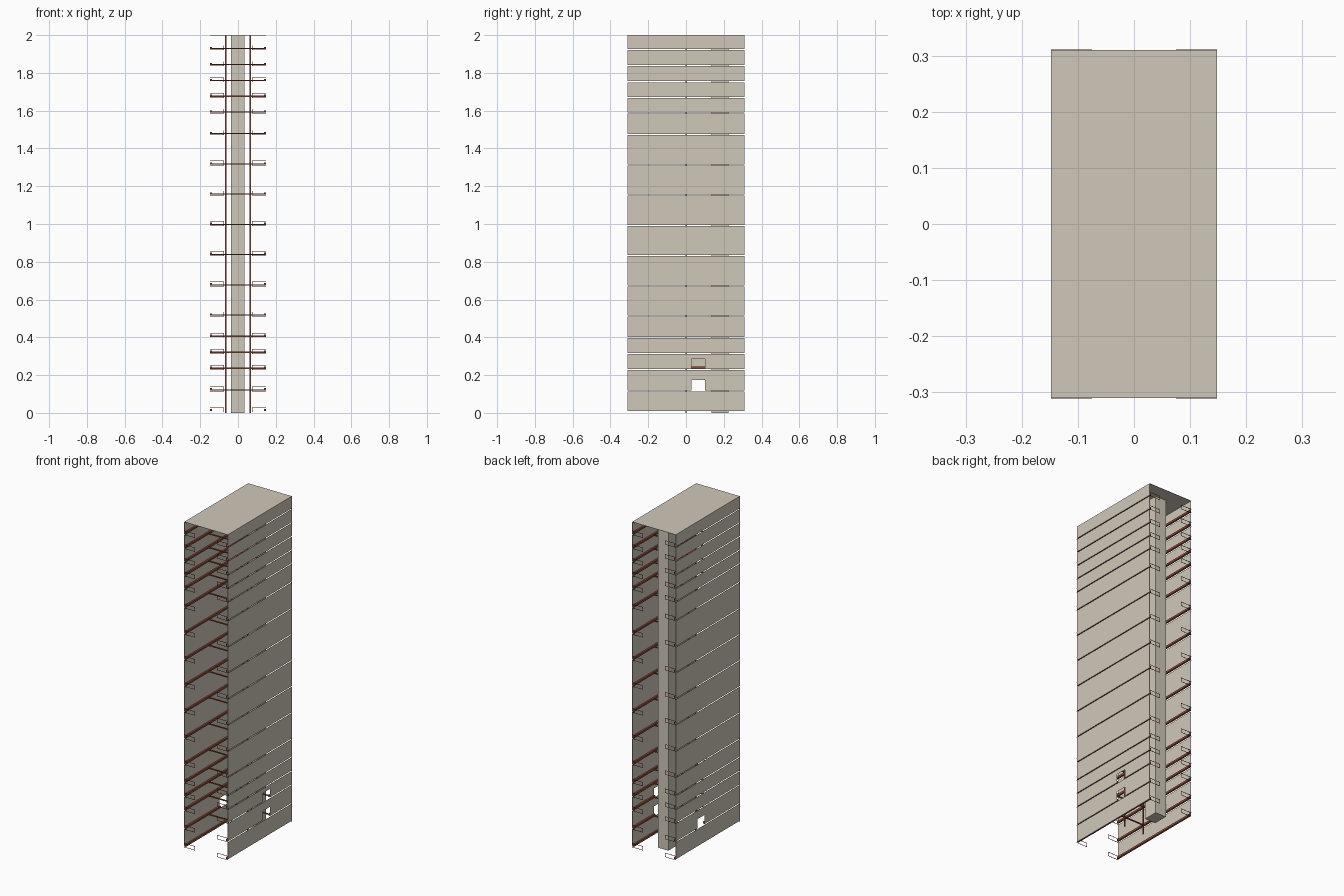
import bpy
import bmesh

if "Cube" in bpy.data.objects:
    bpy.data.objects.remove(bpy.data.objects["Cube"])


def material(name, rgb):
    m = bpy.data.materials.new(name)
    m.use_nodes = True
    m.diffuse_color = (*rgb, 1)
    m.node_tree.nodes["Principled BSDF"].inputs["Base Color"].default_value = (*rgb, 1)
    return m


beige = material("warm grey concrete", (0.63, 0.58, 0.49))
brown = material("rust brown", (0.28, 0.075, 0.04))


def boxes(name, parts, mat):
    """One object made of boxes, each given as x, y and z ranges."""
    bm = bmesh.new()
    for part in parts:
        for v in bmesh.ops.create_cube(bm, size=1)["verts"]:
            v.co = [lo + (hi - lo) * (c + 0.5) for (lo, hi), c in zip(part, v.co)]
    mesh = bpy.data.meshes.new(name)
    bm.to_mesh(mesh)
    bm.free()
    mesh.materials.append(mat)
    obj = bpy.data.objects.new(name, mesh)
    bpy.context.collection.objects.link(obj)


W, D, T = 0.148, 0.31, 0.001
GAP = 0.0028
levels = [0.006, 0.116, 0.23, 0.315, 0.40, 0.512, 0.672, 0.833, 0.992, 1.153,
          1.312, 1.473, 1.587, 1.67, 1.753, 1.838, 1.923]
tops = levels[1:] + [2 + GAP]
window_y = (0.03, 0.10)
windows = {(1, 1): 0.175, (-1, 1): 0.175, (1, 2): 0.285}


def span(side, inner, outer):
    return tuple(sorted((side * inner, side * outer)))


# Side walls of stacked panels with slits, ledges and end rails
for side, label in ((1, "left"), (-1, "right")):
    panels, ledges, rails = [], [], []
    wall_x = span(side, W - T, W)
    for i, (low, high) in enumerate(zip(levels, tops)):
        z0, z1 = low + GAP, high - GAP
        head = windows.get((side, i))
        ledge_x, ledge_z = span(side, W - 0.011, W - T), (z0, z0 + 0.012)
        if head:
            panels += [(wall_x, (-D, window_y[0]), (z0, z1)),
                       (wall_x, (window_y[1], D), (z0, z1)),
                       (wall_x, window_y, (head, z1))]
            # The ledge stops at each opening
            ledges += [(ledge_x, (-D, window_y[0]), ledge_z),
                       (ledge_x, (window_y[1], D), ledge_z)]
        else:
            panels.append((wall_x, (-D, D), (z0, z1)))
            ledges.append((ledge_x, (-D, D), ledge_z))
        # Open rail frames at the front and back ends
        for end in (-1, 1):
            y = span(end, D - 0.001, D + 0.001)
            base = low - 0.002
            rails += [(span(side, 0.075, W), y, (base, base + 0.002)),
                      (span(side, 0.075, W), y, (base + 0.023, base + 0.025)),
                      (span(side, 0.075, 0.077), y, (base, base + 0.025))]
    boxes(label + "_wall_panels", panels, beige)
    boxes(label + "_wall_ledges", ledges, brown)
    boxes(label + "_end_rails", rails, brown)

# Roof, service core, cross beams and slender posts
boxes("roof", [((-W, W), (-D, D), (1.998, 2))], beige)
boxes("service_core", [((-0.038, 0.034), (0.135, 0.225), (0, 1.998))], beige)
boxes("cross_beams", [((T - W, W - T), (y, y + 0.006), (z + GAP, z + 0.009))
                      for z in levels[1:] for y in (-0.087, 0.105)], brown)
boxes("posts", [(span(s, 0.062, 0.068), (-0.003, 0.003), (0, 1.998)) for s in (-1, 1)], brown)
